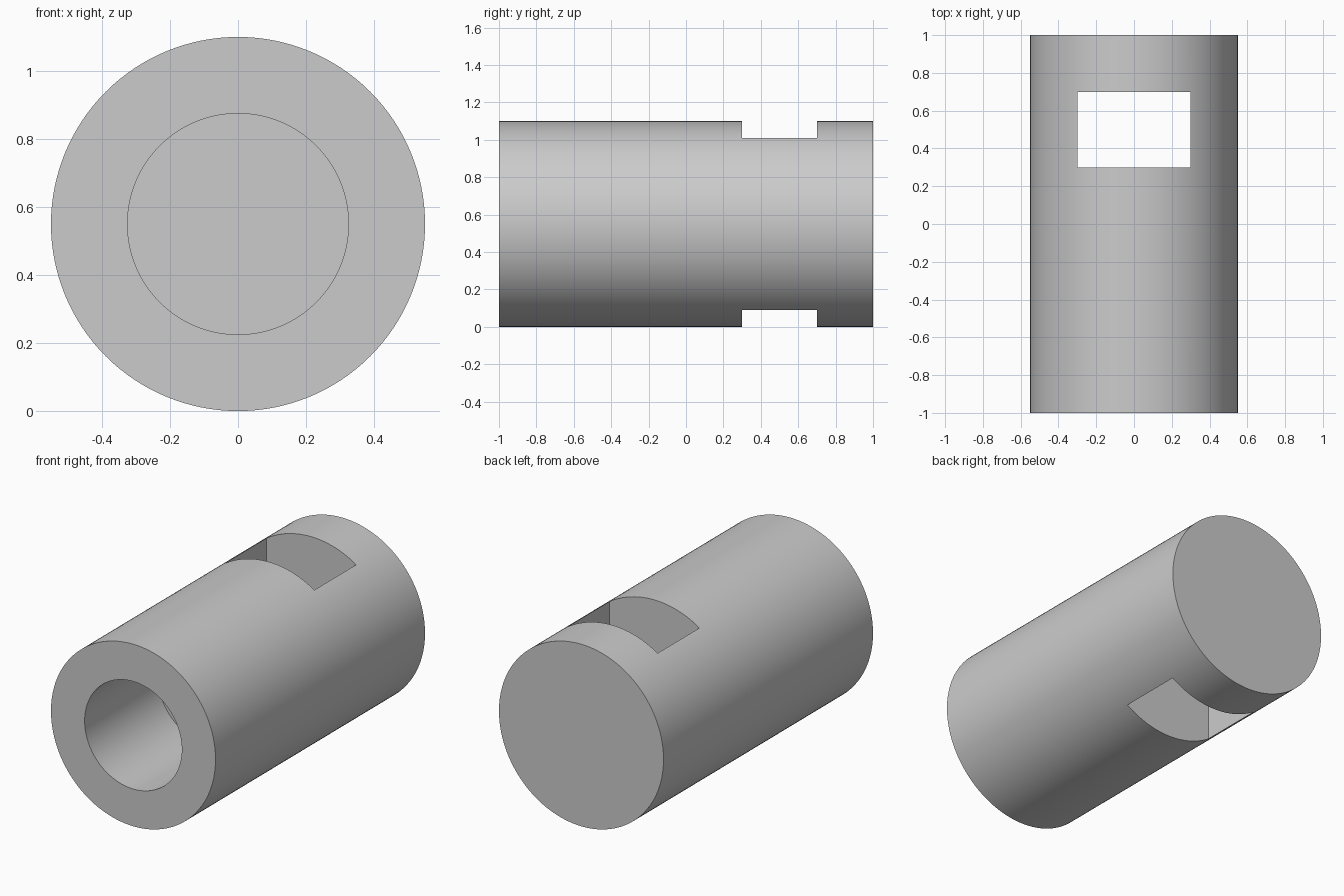
import bpy
from math import radians

default = bpy.data.objects.get("Cube")
if default:
    bpy.data.objects.remove(default, do_unlink=True)

LENGTH, RADIUS, BORE_RADIUS, BORE_DEPTH = 2.0, 0.55, 0.325, 0.7
FRONT = -LENGTH / 2
OVERLAP = 0.1

grey = bpy.data.materials.new("plain_grey")
grey.use_nodes = True
colour = (0.6, 0.6, 0.6, 1)
grey.diffuse_color = colour
grey.node_tree.nodes["Principled BSDF"].inputs["Base Color"].default_value = colour


def rod(name, radius, y0, y1, sides):
    """Cylinder lying along y between y0 and y1."""
    bpy.ops.mesh.primitive_cylinder_add(
        vertices=sides, radius=radius, depth=y1 - y0,
        location=(0, (y0 + y1) / 2, RADIUS), rotation=(radians(90), 0, 0))
    obj = bpy.context.object
    obj.name = name
    obj.data.materials.append(grey)
    return obj


def cut(target, cutter):
    """Subtract the cutter from the target and discard the cutter."""
    mod = target.modifiers.new("cut", 'BOOLEAN')
    mod.operation, mod.solver, mod.object = 'DIFFERENCE', 'EXACT', cutter
    bpy.context.view_layer.objects.active = target
    bpy.ops.object.modifier_apply(modifier=mod.name)
    bpy.data.objects.remove(cutter, do_unlink=True)


# Solid round body
body = rod("socket_body", RADIUS, FRONT, -FRONT, 128)

# Blind bore in the front end
cut(body, rod("bore_cutter", BORE_RADIUS, FRONT - OVERLAP, FRONT + BORE_DEPTH, 96))

# Rectangular slot straight through from top to bottom
bpy.ops.mesh.primitive_cube_add(size=1, location=(0, 0.5, RADIUS))
slot = bpy.context.object
slot.name = "slot_cutter"
slot.scale = (0.6, 0.4, 2 * RADIUS + 2 * OVERLAP)
slot.data.materials.append(grey)
cut(body, slot)

# Smooth round walls, crisp rims
bpy.ops.object.select_all(action='DESELECT')
body.select_set(True)
bpy.context.view_layer.objects.active = body
bpy.ops.object.shade_smooth_by_angle(angle=radians(30))
